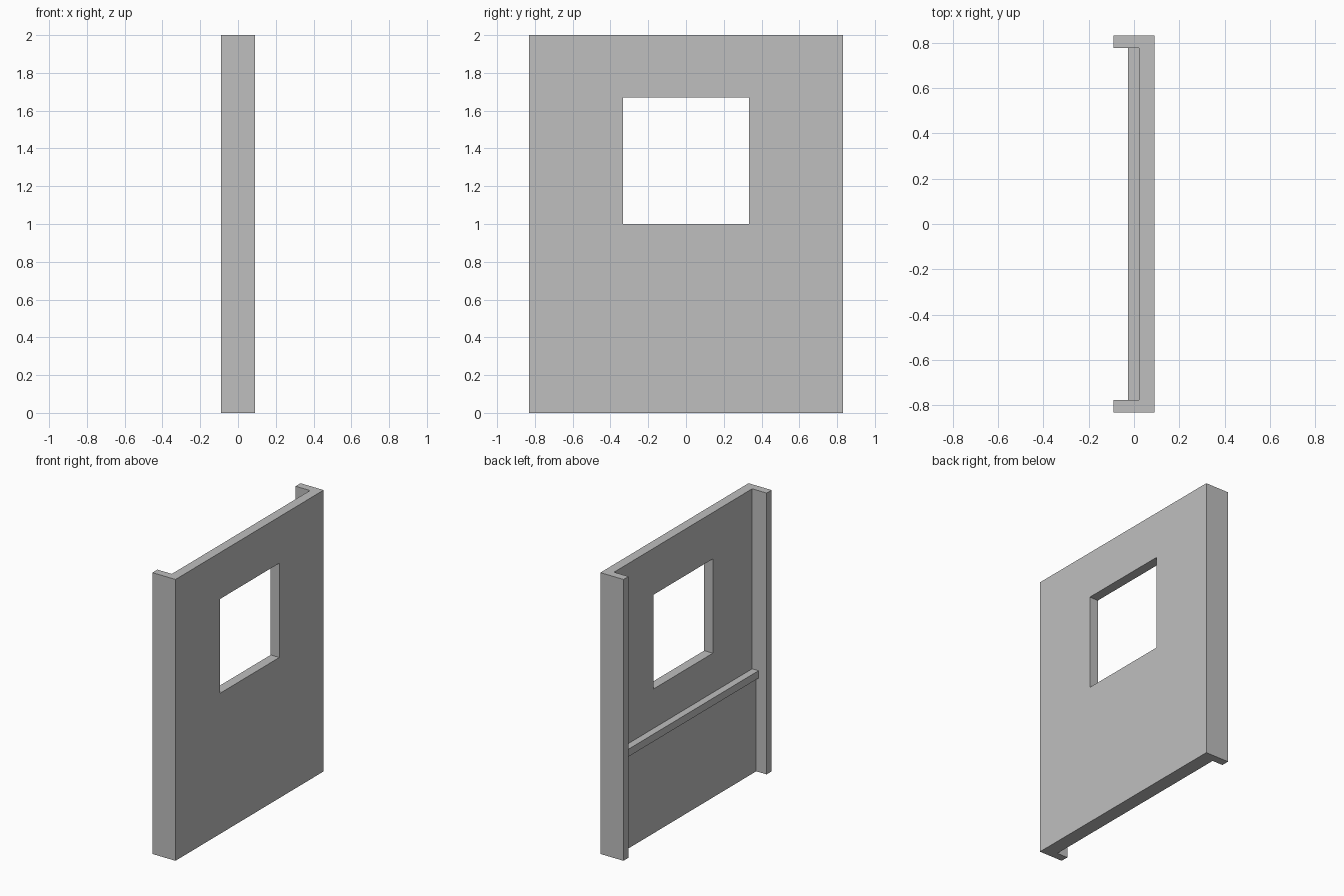
import bpy
import bmesh

cube = bpy.data.objects.get("Cube")
if cube:
    bpy.data.objects.remove(cube, do_unlink=True)

# Single plain grey finish
grey = bpy.data.materials.new("plain_grey")
grey.use_nodes = True
colour = (0.52, 0.52, 0.52, 1)
grey.diffuse_color = colour
grey.node_tree.nodes["Principled BSDF"].inputs["Base Color"].default_value = colour

# Shared dimensions
HALF_WIDTH, POST_INNER = 0.832, 0.776
OUTER, WALL_BACK, PANEL_BACK, RAIL_BACK = 0.091, 0.023, -0.009, -0.027
HEIGHT, RAIL_LOW, RAIL_TOP = 2.0, 0.667, 0.72
WINDOW_HALF, SILL, LINTEL = 0.334, 1.0, 1.67


def extrude(name, outline, z0, z1):
    """Upright prism from a plan outline."""
    bm = bmesh.new()
    face = bm.faces.new([bm.verts.new((x, y, z0)) for x, y in outline])
    top = bmesh.ops.extrude_face_region(bm, geom=[face])["geom"]
    verts = [v for v in top if isinstance(v, bmesh.types.BMVert)]
    bmesh.ops.translate(bm, verts=verts, vec=(0, 0, z1 - z0))
    bmesh.ops.recalc_face_normals(bm, faces=bm.faces)
    mesh = bpy.data.meshes.new(name)
    bm.to_mesh(mesh)
    bm.free()
    mesh.materials.append(grey)
    obj = bpy.data.objects.new(name, mesh)
    bpy.context.collection.objects.link(obj)
    return obj


def box(name, x0, x1, half_y, z0, z1):
    plan = [(x0, -half_y), (x1, -half_y), (x1, half_y), (x0, half_y)]
    return extrude(name, plan, z0, z1)


# Wall with a return post at each end
half = [(OUTER, HALF_WIDTH), (-OUTER, HALF_WIDTH),
        (-OUTER, POST_INNER), (WALL_BACK, POST_INNER)]
wall = extrude("wall_with_posts", half + [(x, -y) for x, y in reversed(half)], 0, HEIGHT)

# Window opening
cutter = box("window_cutter", WALL_BACK - 0.05, OUTER + 0.05, WINDOW_HALF, SILL, LINTEL)
cutter.hide_render = True
cutter.hide_viewport = True
cut = wall.modifiers.new("window_opening", 'BOOLEAN')
cut.operation = 'DIFFERENCE'
cut.solver = 'EXACT'
cut.object = cutter

# Raised lower panel capped by a rail, between the posts
box("lower_panel", PANEL_BACK, WALL_BACK, POST_INNER, 0, RAIL_LOW)
box("dado_rail", RAIL_BACK, WALL_BACK, POST_INNER, RAIL_LOW, RAIL_TOP)
